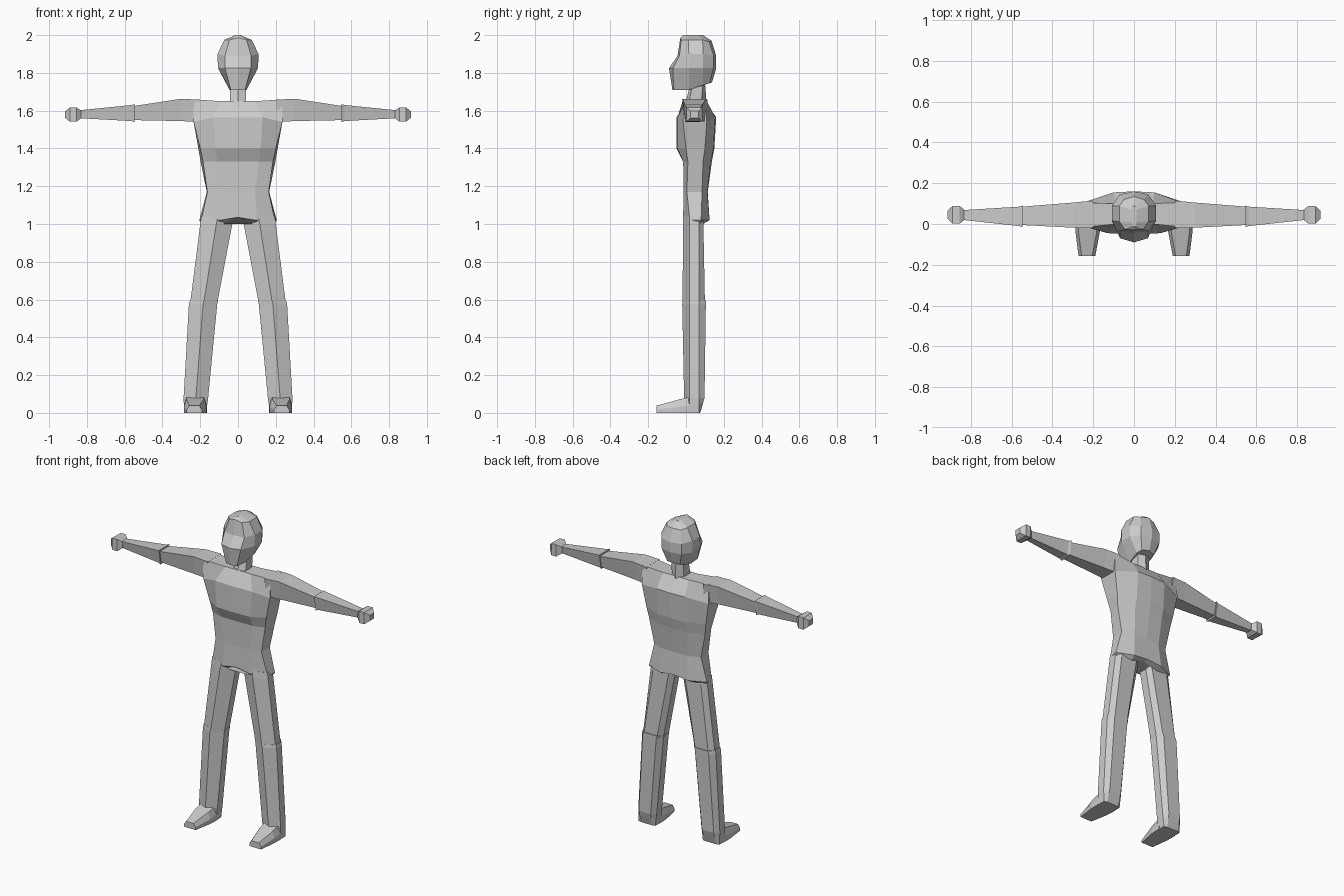
import bpy, bmesh

cube = bpy.data.objects.get("Cube")
if cube:
    bpy.data.objects.remove(cube, do_unlink=True)

grey = bpy.data.materials.new("plain grey")
grey.use_nodes = True
GREY = (0.6, 0.6, 0.6, 1)
grey.diffuse_color = GREY
grey.node_tree.nodes["Principled BSDF"].inputs["Base Color"].default_value = GREY


def loft(name, rings):
    """Bridge equal-length rings of points and cap both ends, flat shaded."""
    bm = bmesh.new()
    loops = [[bm.verts.new(p) for p in ring] for ring in rings]
    n = len(loops[0])
    for a, b in zip(loops, loops[1:]):
        for i in range(n):
            j = (i + 1) % n
            bm.faces.new((a[i], a[j], b[j], b[i]))
    bm.faces.new(loops[0])
    bm.faces.new(loops[-1])
    bmesh.ops.recalc_face_normals(bm, faces=bm.faces)
    mesh = bpy.data.meshes.new(name)
    bm.to_mesh(mesh)
    bm.free()
    mesh.materials.append(grey)
    obj = bpy.data.objects.new(name, mesh)
    bpy.context.collection.objects.link(obj)
    return obj


def full_ring(z, half):
    """Half outline (front centre to back centre), mirrored into a full ring.
    A point may carry its own height as a third value."""
    pts = [(p[0], p[1], p[2] if len(p) > 2 else z) for p in half]
    return pts + [(-x, y, h) for x, y, h in reversed(pts[1:-1])]


def both_sides(name, rings):
    for side, s in (("left", 1), ("right", -1)):
        loft(f"{side}_{name}", [[(s * x, y, z) for x, y, z in r] for r in rings])


# Torso: shoulders down to hips, with a tucked-in underside
loft("torso", [full_ring(z, h) for z, h in [
    (1.65, [(0, .0), (.09, .0), (.235, -.015, 1.66), (.235, .105, 1.66), (.09, .10), (0, .10)]),
    (1.565, [(0, -.05), (.13, -.045), (.235, -.015, 1.54), (.235, .11, 1.54), (.10, .155), (0, .16)]),
    (1.40, [(0, -.05), (.12, -.045), (.20, .0), (.21, .10), (.10, .145), (0, .15)]),
    (1.33, [(0, -.015), (.11, -.015), (.185, .01), (.198, .09), (.10, .13), (0, .137)]),
    (1.17, [(0, -.012), (.09, -.012), (.162, .005), (.165, .085), (.09, .113), (0, .115)]),
    (1.02, [(0, -.015, 1.035), (.10, -.016), (.195, .02), (.205, .08), (.10, .125), (0, .123, 1.03)]),
    (1.0, [(0, .0, 1.035), (.10, .0), (.185, .025), (.19, .07), (.10, .09), (0, .09, 1.03)]),
]])

# Neck
loft("neck", [full_ring(z, h) for z, h in [
    (1.62, [(0, -.01), (.042, .01), (.042, .08), (0, .11)]),
    (1.76, [(0, .03), (.042, .04), (.042, .09), (0, .10)]),
]])

# Head: faceted skull with a forward, tapering jaw
loft("head", [full_ring(z, h) for z, h in [
    (2.0, [(0, -.015), (.008, -.01), (.012, .01), (.012, .07), (.008, .085), (0, .09)]),
    (1.975, [(0, -.03, 1.985), (.045, -.025), (.072, .012), (.072, .088), (.05, .12, 1.965), (0, .135, 1.97)]),
    (1.89, [(0, -.045), (.07, -.035), (.109, .015, 1.90), (.109, .09, 1.90), (.07, .145), (0, .16)]),
    (1.825, [(0, -.09), (.068, -.07), (.106, .015), (.106, .09), (.07, .145), (0, .16)]),
    (1.71, [(0, -.072), (.038, -.065), (.045, .015), (.055, .09, 1.735), (.045, .125, 1.745), (0, .138, 1.75)]),
]])


def arm_ring(x, top, bottom, front, back, taper=.015):
    return [(x, front, top), (x, back, top),
            (x, back - taper, bottom), (x, front + taper, bottom)]


# Arms, with a slight step at the elbow
both_sides("upper_arm", [arm_ring(*r) for r in [
    (.20, 1.658, 1.54, -.02, .115), (.30, 1.663, 1.545, -.018, .105),
    (.55, 1.625, 1.55, -.005, .085)]])
both_sides("forearm", [arm_ring(*r) for r in [
    (.548, 1.635, 1.54, -.015, .09), (.563, 1.63, 1.545, -.01, .085),
    (.84, 1.602, 1.56, .02, .068, .006)]])

# Closed hands
both_sides("hand", [arm_ring(*r, 0) for r in [
    (.83, 1.60, 1.56, .022, .068), (.855, 1.617, 1.542, .002, .088),
    (.89, 1.617, 1.542, .002, .088), (.915, 1.597, 1.562, .025, .065)]])


def leg_ring(z, inner, outer, front, back):
    """Seven-sided section with a ridge down the front."""
    mid, inset = (inner + outer) / 2, (outer - inner) * .18
    return [(mid, front, z), (outer, .018, z), (outer, .07, z),
            (outer - inset, back, z), (inner + inset, back, z),
            (inner, .07, z), (inner, .018, z)]


# Thighs and lower legs, with a slight step at the knee
both_sides("thigh", [leg_ring(*r) for r in [
    (1.04, .02, .195, -.012, .09), (1.0, .03, .20, -.016, .092),
    (.59, .108, .252, -.018, .10)]])
both_sides("lower_leg", [leg_ring(*r) for r in [
    (.595, .105, .255, -.018, .105), (.575, .11, .26, -.02, .105),
    (.08, .158, .288, -.01, .098), (.05, .162, .287, .0, .09),
    (0, .168, .285, .01, .075)]])


def foot_ring(y, inner, outer, top):
    b = top * .45
    return [(inner, y, 0), (outer, y, 0), (outer, y, b),
            (outer - .015, y, top), (inner + .015, y, top), (inner, y, b)]


# Wedge-shaped feet
both_sides("foot", [foot_ring(*r) for r in [
    (.03, .165, .287, .088), (-.04, .168, .287, .07), (-.157, .19, .272, .038)]])
